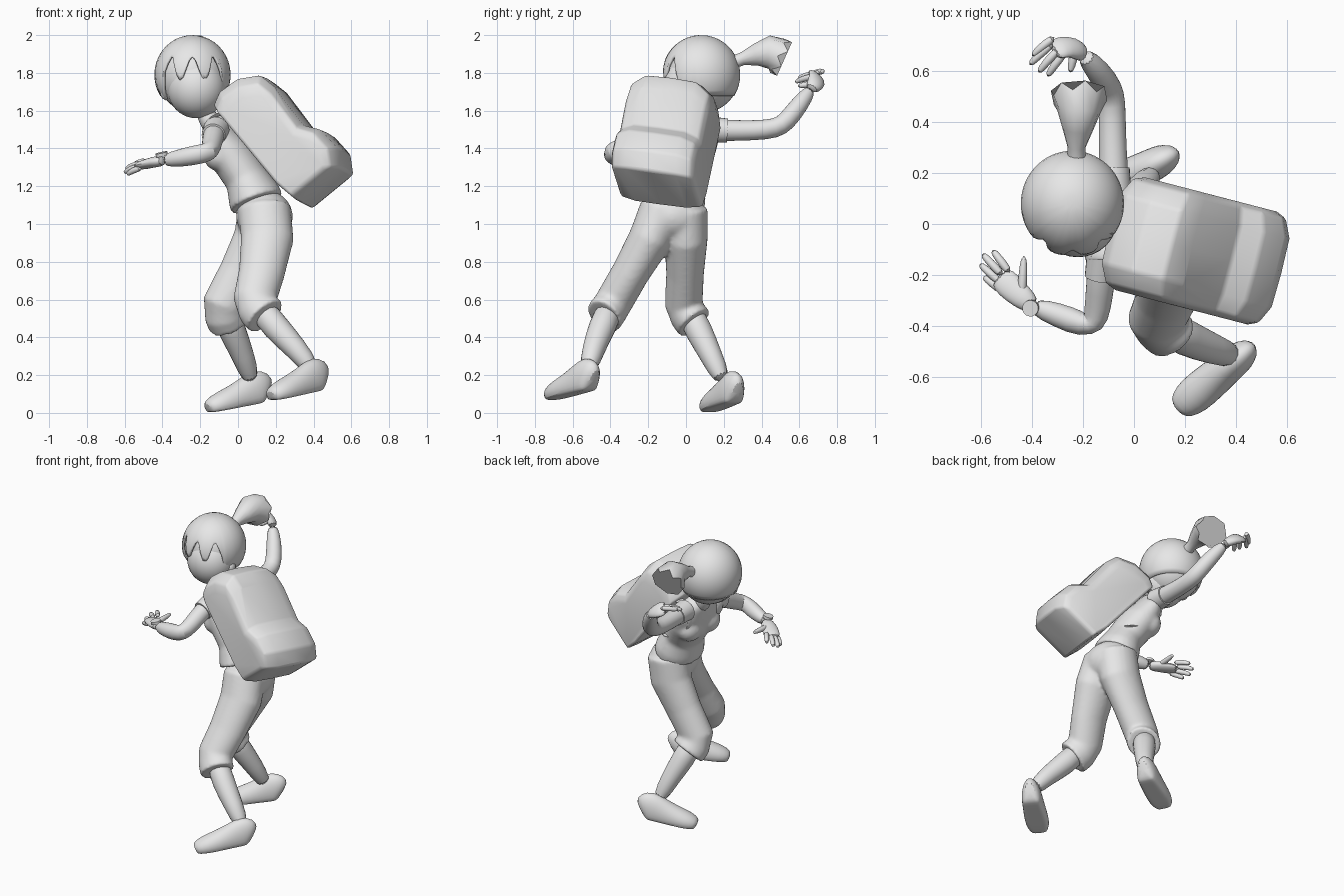
import bpy, bmesh, math
from mathutils import Vector, Matrix

cube = bpy.data.objects.get("Cube")
if cube:
    bpy.data.objects.remove(cube, do_unlink=True)

grey = bpy.data.materials.new("plain grey")
grey.use_nodes = True
grey.diffuse_color = (0.8, 0.8, 0.8, 1)
grey.node_tree.nodes["Principled BSDF"].inputs["Base Color"].default_value = (0.8, 0.8, 0.8, 1)

UP = Vector((0, 0, 1))
ACROSS = Vector((0.25, 0.96, -0.13)).normalized()   # shoulder line of the body


def finish(name, bm, subdiv=0, angle=50):
    bmesh.ops.recalc_face_normals(bm, faces=bm.faces)
    mesh = bpy.data.meshes.new(name)
    bm.to_mesh(mesh)
    bm.free()
    mesh.materials.append(grey)
    ob = bpy.data.objects.new(name, mesh)
    bpy.context.collection.objects.link(ob)
    bpy.ops.object.select_all(action='DESELECT')
    ob.select_set(True)
    bpy.context.view_layer.objects.active = ob
    bpy.ops.object.shade_smooth_by_angle(angle=math.radians(angle))
    if subdiv:
        mod = ob.modifiers.new("smooth", 'SUBSURF')
        mod.levels = mod.render_levels = subdiv
    return ob


def bridge(bm, rings, caps=True):
    n = len(rings[0])
    for a, b in zip(rings, rings[1:]):
        for i in range(n):
            bm.faces.new((a[i], a[(i + 1) % n], b[(i + 1) % n], b[i]))
    if caps:
        bm.faces.new(rings[0])
        bm.faces.new(rings[-1])


def loft(name, path, radii, ref=UP, sides=12, flat=1, jag=0, subdiv=1):
    """Tube through path; each radius is a number or (along ref, across ref)."""
    path = [Vector(p) for p in path]
    bm = bmesh.new()
    rings = []
    for k, (p, r) in enumerate(zip(path, radii)):
        r = r if isinstance(r, tuple) else (r, r)
        t = (path[min(k + 1, len(path) - 1)] - path[max(k - 1, 0)]).normalized()
        u = (ref - t * ref.dot(t)).normalized()
        s = t.cross(u)
        ring = []
        for i in range(sides):
            a = math.tau * i / sides
            tip = t * jag * (i % 2) if k == len(path) - 1 else Vector()
            ring.append(bm.verts.new(p + u * r[0] * max(math.sin(a), -flat) + s * r[1] * math.cos(a) + tip))
        rings.append(ring)
    bridge(bm, rings)
    return finish(name, bm, subdiv)


def ball(name, centre, size):
    bm = bmesh.new()
    bmesh.ops.create_uvsphere(bm, u_segments=32, v_segments=20, radius=1,
                              matrix=Matrix.Translation(centre) @ Matrix.Diagonal((*size, 1)))
    return finish(name, bm)


def fuse(name, parts, rounds):
    """Melt overlapping parts into one smooth skin."""
    bpy.ops.object.select_all(action='DESELECT')
    for ob in parts:
        ob.select_set(True)
    bpy.context.view_layer.objects.active = parts[0]
    bpy.ops.object.join()
    parts[0].name = name
    skin = parts[0].modifiers.new("skin", 'REMESH')
    skin.mode, skin.voxel_size, skin.use_smooth_shade = 'VOXEL', 0.012, True
    soft = parts[0].modifiers.new("soft", 'SMOOTH')
    soft.factor, soft.iterations = 0.5, rounds


# Head, facing the front while the body faces the side
ball("skull", (-0.24, 0.09, 1.78), (0.183, 0.19, 0.19))
ball("face", (-0.22, 0.02, 1.72), (0.155, 0.15, 0.16))
for side in (-1, 1):
    ball("ear", (-0.23 + side * 0.16, 0.03, 1.70), (0.022, 0.03, 0.04))

# Hair cap with parted fringe locks and longer sides
bm = bmesh.new()
rings = []
SEG, ROWS = 72, 14
for j in range(1, ROWS + 1):
    ring = []
    for i in range(SEG):
        az = math.tau * i / SEG
        d = abs((math.degrees(az) + 90 + 180) % 360 - 180)
        if d < 52:
            edge = 80 - 18 * math.cos(math.tau * d / 38)
        elif d < 85:
            edge = 104 + 30 * (1 - abs(d - 68) / 17)
        else:
            edge = 122
        pol = math.radians(edge) * j / ROWS
        ring.append(bm.verts.new((-0.241 + 0.202 * math.sin(pol) * math.cos(az),
                                  0.08 + 0.207 * math.sin(pol) * math.sin(az),
                                  1.79 + 0.21 * math.cos(pol))))
    rings.append(ring)
bridge(bm, rings, caps=False)
bm.faces.new(rings[0])
hair = finish("hair_cap", bm)
shell = hair.modifiers.new("thickness", 'SOLIDIFY')
shell.thickness = 0.015

# Ponytail with a ragged end
loft("ponytail", [(-0.225, 0.26, 1.86), (-0.225, 0.30, 1.875), (-0.22, 0.37, 1.895), (-0.215, 0.44, 1.91),
                  (-0.215, 0.485, 1.89)],
     [0.035, 0.035, (0.06, 0.06), (0.09, 0.085), (0.1, 0.11)], jag=0.04, sides=14, subdiv=0)

# Torso and hips
loft("neck", [(-0.12, 0.02, 1.49), (-0.16, 0.03, 1.56), (-0.2, 0.05, 1.65)], [0.06, 0.052, 0.052])
shirt = [loft("shirt", [(0.1, -0.07, 1.11), (0.085, -0.06, 1.15), (0.045, -0.05, 1.24), (-0.03, -0.02, 1.36),
                        (-0.085, 0, 1.46), (-0.115, 0.015, 1.53), (-0.13, 0.02, 1.56)],
              [(0.172, 0.145), (0.168, 0.14), (0.145, 0.115), (0.17, 0.12), (0.18, 0.09), (0.13, 0.07), (0.06, 0.055)],
              ref=ACROSS, sides=24, subdiv=0)]
for side in (-1, 1):
    shirt.append(ball("bust", Vector((-0.085, -0.015, 1.355)) + ACROSS * side * 0.075, (0.08, 0.09, 0.085)))
fuse("shirt", shirt, 10)

# Legs: trousers melted into the hips, bare calf, shoe
legs = {
    "left": ([(0.14, -0.12, 1.08), (0.155, -0.19, 0.92), (0.125, -0.295, 0.74), (0.09, -0.375, 0.6),
              (0.11, -0.405, 0.55), (0.145, -0.435, 0.51)],
             [(0.11, -0.395, 0.57), (0.2, -0.445, 0.45), (0.31, -0.49, 0.34), (0.4, -0.52, 0.22)],
             ((0.452, -0.487, 0.125), (0.175, -0.72, 0.065))),
    "right": ([(0.14, -0.01, 1.08), (0.115, 0.0, 0.92), (0.02, -0.005, 0.74), (-0.075, -0.012, 0.57),
               (-0.065, 0.01, 0.52), (-0.045, 0.045, 0.475)],
              [(-0.07, 0.01, 0.55), (-0.03, 0.07, 0.43), (0.025, 0.13, 0.31), (0.075, 0.2, 0.16)],
              ((0.152, 0.272, 0.06), (-0.16, 0.112, 0.0))),
}
shoe_shape = [(0, 0.075, 0.035), (0.06, 0.11, 0.055), (0.15, 0.122, 0.064), (0.32, 0.105, 0.068),
              (0.55, 0.082, 0.075), (0.8, 0.066, 0.078), (0.95, 0.05, 0.06), (1, 0.035, 0.04)]
trousers = [ball("hips", (0.14, -0.075, 1.04), (0.15, 0.18, 0.14))]
for side, (thigh, calf, (heel, toe)) in legs.items():
    trousers.append(loft(side + "_trouser_leg", thigh,
                         [(0.125, 0.14), (0.115, 0.14), (0.1, 0.122), (0.1, 0.115), (0.1, 0.114), (0.102, 0.116)],
                         ref=Vector((0, 1, 0)), sides=24, subdiv=0))
    loft(side + "_calf", calf, [0.075, 0.077, 0.062, 0.05], ref=Vector((0, 1, 0)))
    heel, toe = Vector(heel), Vector(toe)
    loft(side + "_shoe", [heel.lerp(toe, f) + UP * h * 0.5 for f, h, w in shoe_shape],
         [(h, w) for f, h, w in shoe_shape], flat=0.5, sides=16)
fuse("trousers", trousers, 8)

# Arms: sleeve, arm, palm and fingers
arms = {
    "left": ([(-0.115, -0.12, 1.5), (-0.13, -0.21, 1.47), (-0.14, -0.32, 1.41), (-0.155, -0.39, 1.38),
              (-0.2, -0.395, 1.37), (-0.3, -0.355, 1.35), (-0.4, -0.32, 1.335)],
             [(-0.39, -0.325, 1.335), (-0.44, -0.285, 1.33), (-0.49, -0.24, 1.315), (-0.53, -0.2, 1.305)],
             [(-0.555, -0.1, 1.31), (-0.595, -0.115, 1.29), (-0.605, -0.155, 1.27), (-0.59, -0.205, 1.26)],
             (-0.43, -0.12, 1.34), UP),
    "right": ([(-0.08, 0.12, 1.5), (-0.08, 0.22, 1.495), (-0.085, 0.36, 1.495), (-0.085, 0.48, 1.505),
               (-0.095, 0.53, 1.54), (-0.14, 0.6, 1.63), (-0.2, 0.665, 1.72)],
              [(-0.19, 0.66, 1.71), (-0.23, 0.69, 1.745), (-0.28, 0.695, 1.775), (-0.32, 0.675, 1.79)],
              [(-0.4, 0.655, 1.79), (-0.41, 0.62, 1.78), (-0.375, 0.59, 1.77), (-0.34, 0.575, 1.75)],
              (-0.25, 0.59, 1.73), Vector((-0.3, 0.5, 0.8)).normalized()),
}
for side, (arm, palm, tips, thumb, ref) in arms.items():
    loft(side + "_sleeve", arm[:2], [0.07, 0.063], subdiv=0, sides=24)
    loft(side + "_arm", arm, [0.064, 0.058, 0.055, 0.055, 0.055, 0.05, 0.036], ref=Vector((0.2, 0.1, 1)))
    loft(side + "_palm", palm, [(0.03, 0.036), (0.03, 0.05), (0.026, 0.056), (0.02, 0.052)], ref=ref)
    end = Vector(palm[-1])
    mean = sum((Vector(t) for t in tips), Vector()) / len(tips)
    for tip in tips:
        tip = Vector(tip)
        root = end + (tip - mean) * 0.7 - (mean - end) * 0.4
        loft(side + "_finger", [root, root.lerp(tip, 0.6) + ref * 0.008, tip], [0.019, 0.018, 0.013], ref=ref, sides=8)
    root = Vector(palm[1])
    loft(side + "_thumb", [root, root.lerp(Vector(thumb), 0.5), thumb], [0.022, 0.019, 0.013], ref=ref, sides=8)

# Wrist watch
loft("watch_face", [(-0.402, -0.328, 1.36), (-0.406, -0.33, 1.378)], [0.032, 0.032],
     ref=Vector((1, 0, 0)), sides=24, subdiv=0)

# Backpack: side profile swept across, wide at the back panel and tapering outward
profile = [(-0.095, 1.61), (-0.065, 1.68), (0.03, 1.75), (0.15, 1.77), (0.225, 1.71), (0.38, 1.505), (0.475, 1.48),
           (0.56, 1.385), (0.575, 1.28), (0.355, 1.1), (0.26, 1.18)]
mid = Vector((0.25, -0.107, 1.23))
bm = bmesh.new()
rings = []
for w, scale in ((-0.23, 0.78), (-0.212, 0.9), (-0.14, 1), (0, 1.01), (0.14, 1), (0.212, 0.9), (0.23, 0.78)):
    ring = []
    for x, z in profile:
        dx, dz = (x - mid.x) * scale, (z - mid.z) * scale
        ring.append(bm.verts.new(mid + ACROSS * w + Vector((dx, -dx * 0.26, dz))))
    rings.append(ring)
bridge(bm, rings)
pack = finish("backpack", bm, angle=60)
bev = pack.modifiers.new("soft edges", 'BEVEL')
bev.width, bev.segments, bev.angle_limit = 0.02, 3, math.radians(25)

# Shoulder straps
for side, s in (("left", -1), ("right", 1)):
    off = ACROSS * s * 0.12
    loft(side + "_strap", [Vector(p) + off for p in ((0.03, 0, 1.56), (-0.07, 0, 1.58), (-0.15, 0, 1.52),
                                                    (-0.16, 0, 1.42), (-0.07, -0.02, 1.3), (0.12, -0.05, 1.27))],
         [(0.03, 0.01)] * 6, ref=ACROSS, sides=8)
